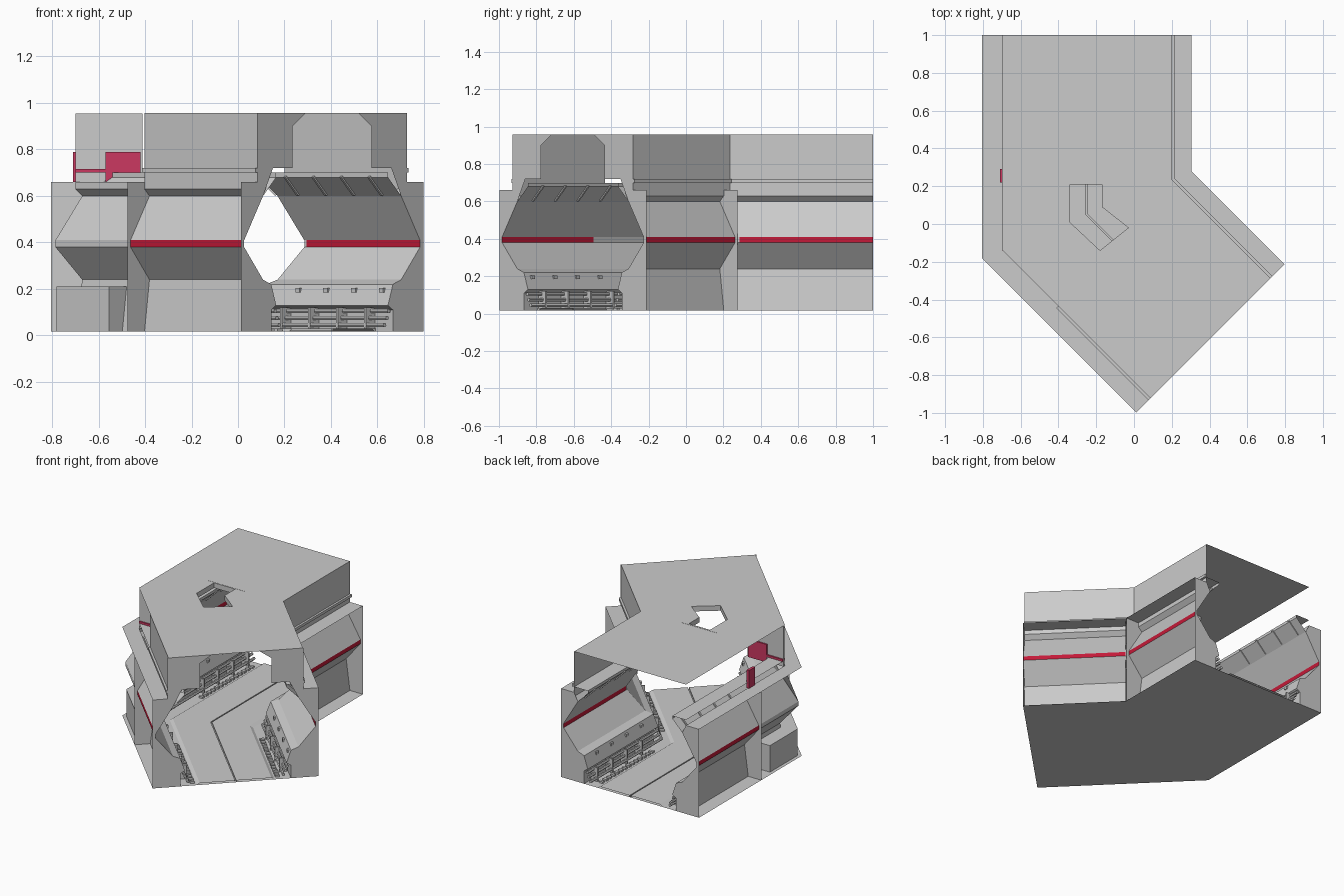
import bpy, bmesh, math
from mathutils import Vector

if "Cube" in bpy.data.objects:
    bpy.data.objects.remove(bpy.data.objects["Cube"])

T = math.tan(math.radians(22.5))
R = math.sqrt(0.5)
PX, PY = -0.25, 0.05          # pivot of the 45 degree bend
A, J1, M, J2, B = -0.95, -0.235, 'M', 0.235, 0.926   # stations along the corridor
ALL = [A, J1, M, J2, B]
Z0, ZT = 0.017, 0.957


def mat(name, c):
    m = bpy.data.materials.new(name)
    m.diffuse_color = (*c, 1)
    m.use_nodes = True
    m.node_tree.nodes["Principled BSDF"].inputs["Base Color"].default_value = m.diffuse_color
    return m


RED = mat("red", (0.55, 0.01, 0.04))
PINK = mat("pink_red", (0.6, 0.04, 0.12))


def P(s, L, z):
    """Point at lateral offset s, station L, height z."""
    if L == 'M':
        return Vector((PX + s, PY + T * s, z))
    if L < 0:
        return Vector((PX + s, PY - L, z))
    return Vector((PX + R * (L + s), PY + R * (s - L), z))


def finish(name, bm, m=None):
    me = bpy.data.meshes.new(name)
    bm.to_mesh(me)
    bm.free()
    ob = bpy.data.objects.new(name, me)
    bpy.context.collection.objects.link(ob)
    if m:
        me.materials.append(m)
    return ob


def sweep(name, prof, stations, side=1, closed=False, m=None):
    """Carry a (lateral, height) profile along the corridor."""
    bm = bmesh.new()
    rows = [[bm.verts.new(P(side * s, L, z)) for s, z in prof] for L in stations]
    n = len(prof)
    for a, b in zip(rows, rows[1:]):
        for i in range(n if closed else n - 1):
            k = (i + 1) % n
            bm.faces.new((a[i], a[k], b[k], b[i]))
    if closed:
        bm.faces.new(rows[0])
        bm.faces.new(rows[-1])
    bmesh.ops.recalc_face_normals(bm, faces=bm.faces)
    return finish(name, bm, m)


def plate(name, prof, L, side):
    """Flat flange standing across the corridor."""
    bm = bmesh.new()
    bm.faces.new([bm.verts.new(P(side * s, L, z)) for s, z in prof])
    return finish(name, bm)


def rect(s0, s1, z0, z1):
    return [(s0, z0), (s1, z0), (s1, z1), (s0, z1)]


def box(name, x0, x1, y0, y1, z0, z1, m=None):
    bm = bmesh.new()
    bmesh.ops.create_cube(bm, size=1)
    for v in bm.verts:
        v.co = Vector(((x0 + x1) / 2 + v.co.x * (x1 - x0),
                       (y0 + y1) / 2 + v.co.y * (y1 - y0),
                       (z0 + z1) / 2 + v.co.z * (z1 - z0)))
    return finish(name, bm, m)


# floor skin, raised walkway with centre seam
sweep("floor", [(-0.555, Z0), (0.555, Z0)], ALL)
for sd in (-1, 1):
    sweep("walkway", [(0.004, 0.02), (0.004, 0.03), (0.24, 0.03), (0.26, 0.018)], ALL, sd)

# roof with a bent opening over the pivot
hole = [(-0.34, 0.21), (-0.17, 0.21), (-0.17, 0.09), (-0.03, -0.02), (-0.18, -0.14), (-0.34, 0.01)]
outer = [P(-0.45, L, 0) for L in (A, M, B)] + [P(0.45, L, 0) for L in (B, M, A)]
cu = bpy.data.curves.new("roof", 'CURVE')
cu.dimensions = '2D'
cu.fill_mode = 'BOTH'
for loop in (outer, hole):
    sp = cu.splines.new('POLY')
    sp.points.add(len(loop) - 1)
    for p, c in zip(sp.points, loop):
        p.co = (c[0], c[1], 0, 1)
    sp.use_cyclic_u = True
roof = bpy.data.objects.new("roof", cu)
roof.location.z = ZT
bpy.context.collection.objects.link(roof)
bpy.context.view_layer.objects.active = roof
roof.select_set(True)
bpy.ops.object.convert(target='MESH')

# rim hanging below the roof opening
bm = bmesh.new()
for (x0, y0), (x1, y1) in zip(hole, hole[1:] + hole[:1]):
    bm.faces.new([bm.verts.new(c) for c in
                  ((x0, y0, ZT), (x1, y1, ZT), (x1, y1, 0.92), (x0, y0, 0.92))])
finish("roof_opening_rim", bm)
box("roof_opening_rail", -0.40, -0.10, 0.215, 0.225, 0.93, 0.958)

flange = [(0.555, Z0), (0.555, 0.66), (0.45, 0.66), (0.42, 0.60), (0.535, 0.41),
          (0.535, 0.38), (0.42, 0.24), (0.45, Z0)]
arch = [(0.455, 0.60), (0.455, ZT), (0.16, ZT), (0.24, 0.90), (0.24, 0.72),
        (0.36, 0.72), (0.42, 0.60)]
console_end = [(0.45, Z0), (0.42, 0.24), (0.37, 0.22), (0.34, 0.13), (0.37, 0.11), (0.37, Z0)]

for sd in (-1, 1):
    # hexagonal side wall
    sweep("wall_lower", [(0.45, Z0), (0.42, 0.24), (0.535, 0.38)], ALL, sd)
    sweep("wall_upper", [(0.535, 0.41), (0.42, 0.60), (0.45, 0.63), (0.45, 0.66), (0.555, 0.66)], ALL, sd)
    band = [(0.535, 0.38), (0.535, 0.41)]
    sweep("stripe_back", band, [A, J1], sd, m=RED)
    sweep("band_bend", band, [J1, M, J2], sd)
    sweep("stripe_front", band, [J2, B], sd, m=RED)
    # end and joint flanges
    for L in (A, J1, J2, B):
        plate("flange", flange, L, sd)
    plate("end_arch", arch, B, sd)
    # inner lower console, pipes and sloped header
    sweep("console", [(0.42, 0.24), (0.37, 0.22), (0.34, 0.13), (0.37, 0.11), (0.37, Z0)], ALL, sd)
    for L in (A, B):
        plate("console_end", console_end, L, sd)
    for s, z in ((0.345, 0.105), (0.335, 0.075), (0.32, 0.045)):
        pipe = [(s + 0.01 * math.cos(i * math.pi / 3), z + 0.01 * math.sin(i * math.pi / 3))
                for i in range(6)]
        sweep("pipe", pipe, ALL, sd, True)
    sweep("header", [(0.42, 0.60), (0.34, 0.68), (0.34, 0.70), (0.45, 0.70)], ALL, sd)
    # brackets, bolts and floor studs along both straight runs
    for base in (-0.88, 0.30):
        for i in range(4):
            L = base + i * 0.17
            sweep("pipe_bracket", rect(0.31, 0.365, 0.02, 0.12), [L, L + 0.012], sd, True)
            sweep("bolt", rect(0.352, 0.37, 0.185, 0.205), [L + 0.05, L + 0.075], sd, True)
            sweep("header_rib", [(0.41, 0.60), (0.33, 0.68), (0.345, 0.69), (0.42, 0.61)],
                  [L, L + 0.012], sd, True)
        for i in range(14):
            L = base + i * 0.044
            sweep("floor_stud", rect(0.27, 0.30, Z0, 0.03), [L, L + 0.022], sd, True)
    # upper wall and rail; the back run is open on the left
    run = ALL if sd > 0 else [J2, B]
    sweep("clerestory_wall", [(0.45, 0.66), (0.45, ZT)], run, sd)
    sweep("rail", rect(0.45, 0.465, 0.70, 0.72), run, sd, True)

# outer corner: recessed upper panel, coloured pieces, plinth
box("corner_panel", -0.70, -0.41, -0.13, -0.12, 0.66, 0.955)
box("corner_sign", -0.57, -0.42, -0.14, -0.11, 0.66, 0.79, PINK)
box("side_sign", -0.71, -0.69, 0.22, 0.29, 0.66, 0.79, PINK)
box("corner_strip", -0.70, -0.57, -0.14, -0.11, 0.70, 0.715, PINK)
sweep("corner_plinth", rect(0.42, 0.53, Z0, 0.21), [-0.1, M, 0.1], -1, True)
